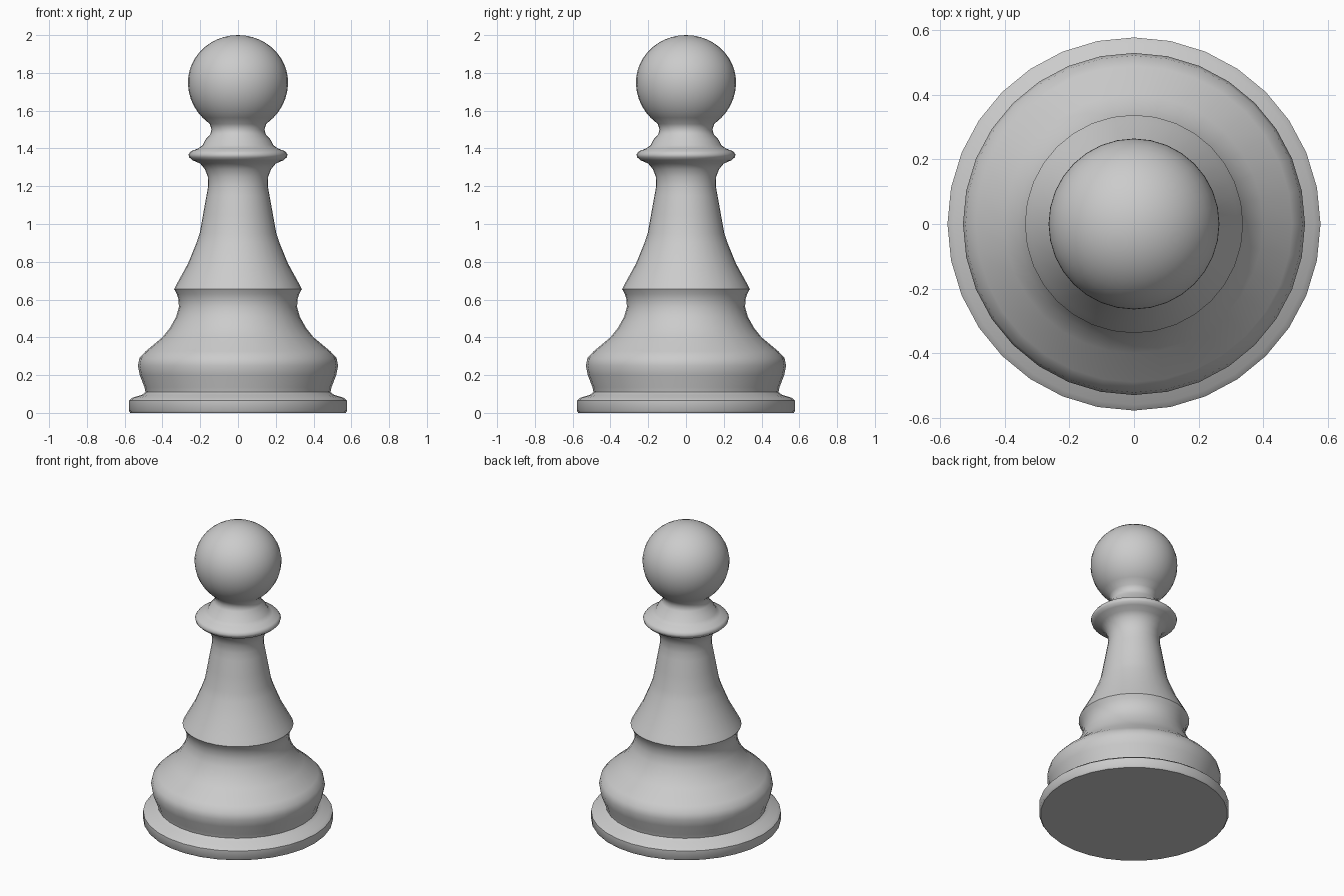
import bpy, bmesh, math

if "Cube" in bpy.data.objects:
    bpy.data.objects.remove(bpy.data.objects["Cube"], do_unlink=True)

SEGMENTS = 32
grey = bpy.data.materials.new("light grey")
grey.use_nodes = True
colour = (0.6, 0.6, 0.6, 1)
grey.diffuse_color = colour
grey.node_tree.nodes["Principled BSDF"].inputs["Base Color"].default_value = colour


def lathe(name, profile):
    """Spin (radius, height) points around z; points on the axis become poles."""
    bm = bmesh.new()
    verts = [bm.verts.new((r, 0, z)) for r, z in profile]
    edges = [bm.edges.new(pair) for pair in zip(verts, verts[1:])]
    bmesh.ops.spin(bm, geom=verts + edges, cent=(0, 0, 0), axis=(0, 0, 1),
                   angle=math.tau, steps=SEGMENTS, use_duplicate=False)
    bmesh.ops.remove_doubles(bm, verts=bm.verts, dist=0.0005)
    bmesh.ops.recalc_face_normals(bm, faces=bm.faces)
    mesh = bpy.data.meshes.new(name)
    bm.to_mesh(mesh)
    bm.free()
    mesh.materials.append(grey)
    obj = bpy.data.objects.new(name, mesh)
    bpy.context.collection.objects.link(obj)
    bpy.ops.object.select_all(action="DESELECT")
    obj.select_set(True)
    bpy.context.view_layer.objects.active = obj
    bpy.ops.object.shade_smooth_by_angle(angle=math.radians(50))
    return obj


# Foot disc, waist and bulge
foot = [(0, 0), (.57, 0), (.578, .01), (.578, .065), (.56, .08), (.51, .095),
        (.49, .11), (.495, .135), (.52, .2), (.53, .25), (.522, .29),
        (.49, .325), (.4, .4), (.36, .45), (.327, .51), (.313, .56),
        (.315, .6), (.324, .63)]
# Skirt lip rising into the slender stem
stem = [(.338, .655), (.32, .69), (.265, .79), (.22, .9), (.203, .95),
        (.185, 1.05), (.167, 1.15), (.158, 1.2), (.16, 1.25)]
# Collar and neck
collar = [(.175, 1.29), (.2, 1.32), (.24, 1.337), (.258, 1.353), (.262, 1.368),
          (.25, 1.385), (.21, 1.4), (.187, 1.418), (.17, 1.45), (.147, 1.475),
          (.14, 1.5), (.15, 1.53)]
# Ball head, slightly flattened on top
head = []
for i in range(17):
    a = math.radians(-45 + 135 * i / 16)
    head.append((.265 * math.cos(a), 1.75 + (.25 if a > 0 else .265) * math.sin(a)))

lathe("pawn_body", foot + stem + collar + head)
